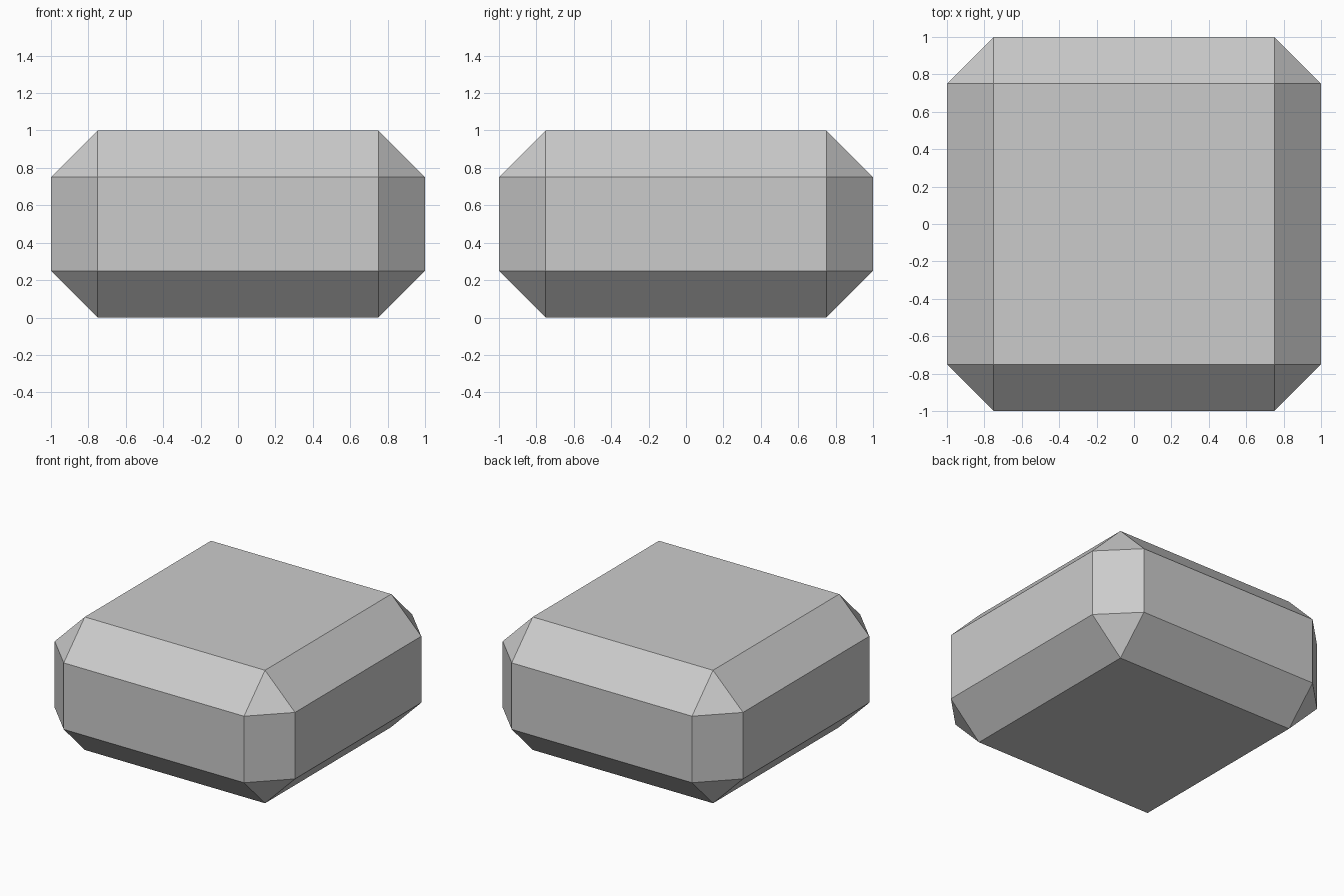
import bpy
import bmesh

if "Cube" in bpy.data.objects:
    bpy.data.objects.remove(bpy.data.objects["Cube"])

SIZE = (2.0, 2.0, 1.0)
CHAMFER = 0.25

# Block standing on the ground
bm = bmesh.new()
bmesh.ops.create_cube(bm, size=1.0)
bmesh.ops.scale(bm, vec=SIZE, verts=bm.verts)
bmesh.ops.translate(bm, vec=(0, 0, SIZE[2] / 2), verts=bm.verts)
mesh = bpy.data.meshes.new("chamfered_block")
bm.to_mesh(mesh)
bm.free()
block = bpy.data.objects.new("chamfered_block", mesh)
bpy.context.collection.objects.link(block)

# Flat single-segment chamfer on every edge
bevel = block.modifiers.new("edge_chamfer", 'BEVEL')
bevel.offset_type = 'OFFSET'
bevel.width = CHAMFER
bevel.segments = 1
bevel.limit_method = 'NONE'
